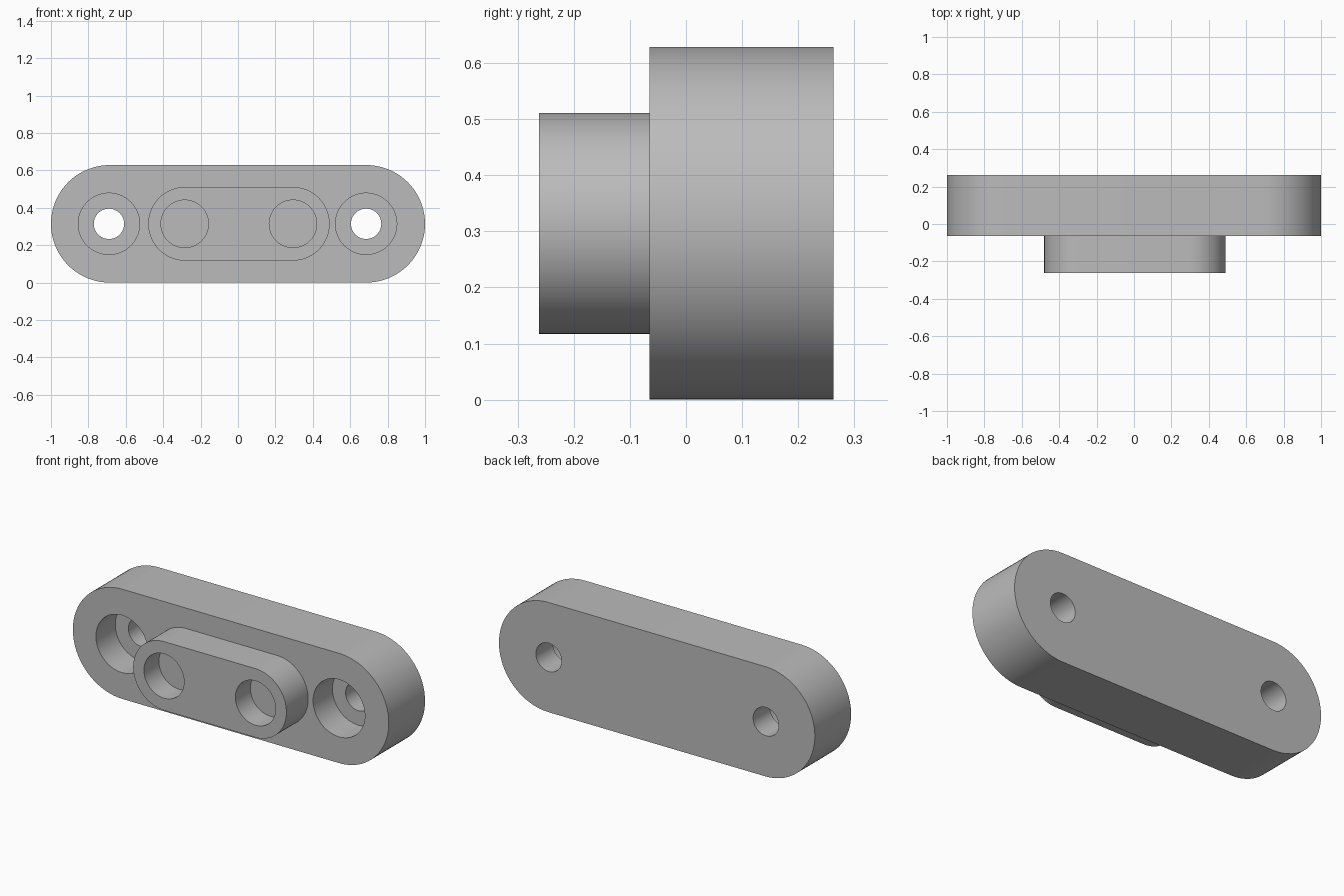
import bpy
import bmesh
from math import sin, cos, pi, radians

cube = bpy.data.objects.get("Cube")
if cube:
    bpy.data.objects.remove(cube)

MID_Z = 0.314
FRONT, SEAT, BACK = -0.262, -0.065, 0.263

grey = bpy.data.materials.new("plain grey")
grey.use_nodes = True
grey.diffuse_color = (0.5, 0.5, 0.5, 1)
grey.node_tree.nodes["Principled BSDF"].inputs["Base Color"].default_value = (0.5, 0.5, 0.5, 1)


def slot(name, x, half, r, y0, y1, steps=40):
    """Round-ended bar (or a cylinder when half is 0) running from y0 to y1."""
    pts = []
    for side in (1, -1):
        for i in range(steps + (half > 0)):
            a = -side * pi / 2 + side * pi * i / steps if side > 0 else pi / 2 + pi * i / steps
            pts.append((x + side * half + r * cos(a), MID_Z + r * sin(a)))
    bm = bmesh.new()
    face = bm.faces.new([bm.verts.new((px, y0, pz)) for px, pz in pts])
    ext = bmesh.ops.extrude_face_region(bm, geom=[face])
    moved = [v for v in ext["geom"] if isinstance(v, bmesh.types.BMVert)]
    bmesh.ops.translate(bm, verts=moved, vec=(0, y1 - y0, 0))
    bmesh.ops.recalc_face_normals(bm, faces=bm.faces)
    mesh = bpy.data.meshes.new(name)
    bm.to_mesh(mesh)
    bm.free()
    mesh.materials.append(grey)
    obj = bpy.data.objects.new(name, mesh)
    bpy.context.collection.objects.link(obj)
    return obj


def drill(obj, x, r, y0, y1):
    """Cut a round hole and discard the cutter."""
    cutter = slot("hole_cutter", x, 0, r, y0, y1)
    cutter.hide_render = True
    mod = obj.modifiers.new("hole", "BOOLEAN")
    mod.operation = "DIFFERENCE"
    mod.solver = "EXACT"
    mod.object = cutter
    bpy.context.view_layer.objects.active = obj
    bpy.ops.object.modifier_apply(modifier=mod.name)
    bpy.data.objects.remove(cutter)


# Main plate with a counterbored screw hole at each end
plate = slot("base_plate", 0, 0.686, 0.314, SEAT, BACK)
for x in (-0.69, 0.685):
    drill(plate, x, 0.164, SEAT - 0.1, SEAT + 0.175)
    drill(plate, x, 0.081, SEAT - 0.1, BACK + 0.1)

# Raised front block with two blind sockets
block = slot("raised_block", 0.005, 0.288, 0.197, FRONT, SEAT)
for x in (-0.285, 0.294):
    drill(block, x, 0.127, FRONT - 0.1, FRONT + 0.135)

# Smooth round walls, crisp rims
for obj in (plate, block):
    bpy.ops.object.select_all(action="DESELECT")
    obj.select_set(True)
    bpy.context.view_layer.objects.active = obj
    bpy.ops.object.shade_smooth_by_angle(angle=radians(30))
